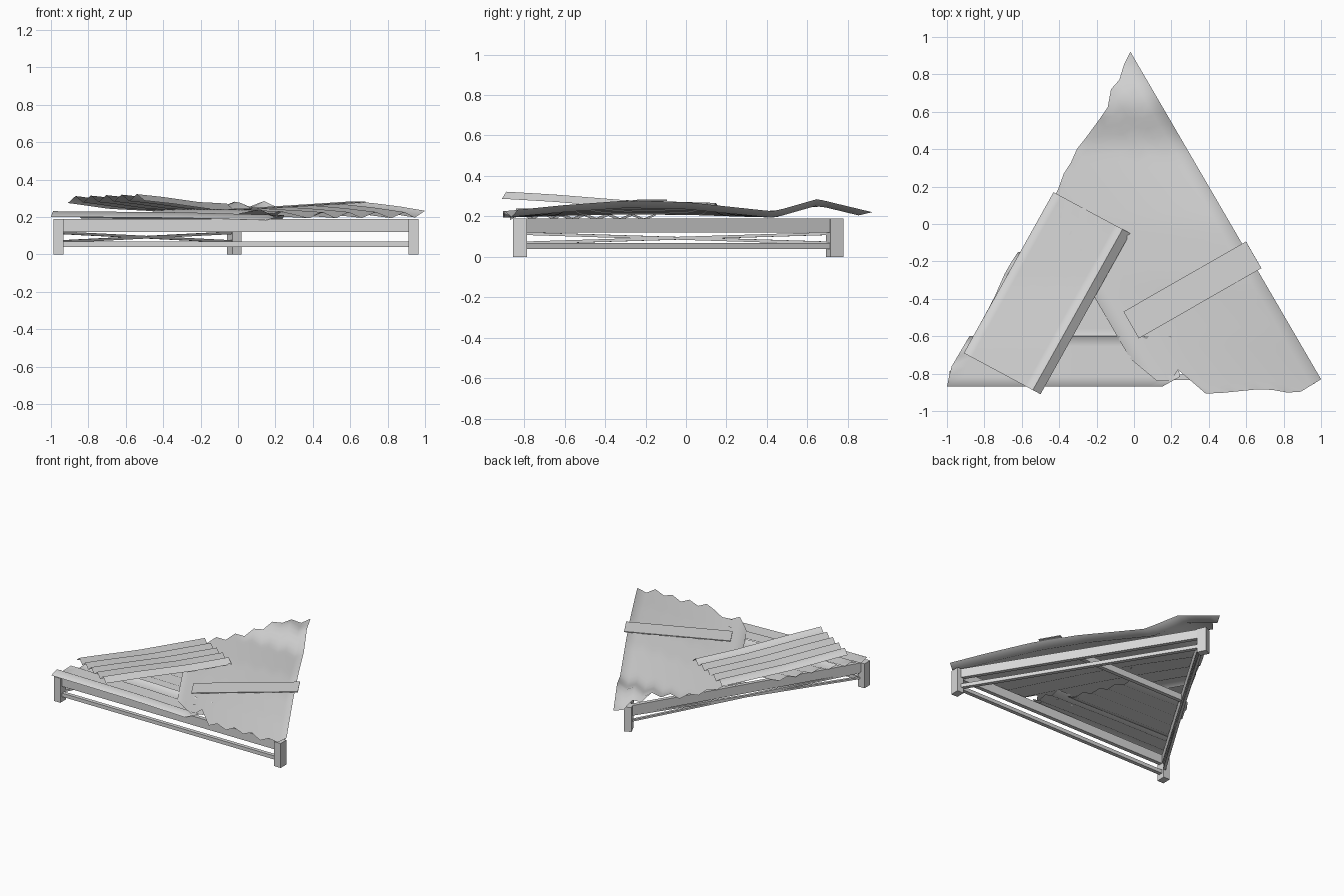
import bpy, bmesh, math
from mathutils import Vector, Matrix

old = bpy.data.objects.get("Cube")
if old:
    bpy.data.objects.remove(old, do_unlink=True)

GREY = (0.68, 0.68, 0.68, 1)
mat = bpy.data.materials.new("plain_grey")
mat.use_nodes = True
mat.diffuse_color = GREY
mat.node_tree.nodes["Principled BSDF"].inputs["Base Color"].default_value = GREY


def finish(name, bm):
    me = bpy.data.meshes.new(name)
    bm.to_mesh(me)
    bm.free()
    me.materials.append(mat)
    bpy.context.collection.objects.link(bpy.data.objects.new(name, me))


def beam(name, p, q, thick, height):
    """Box running from p to q."""
    p, q = Vector(p), Vector(q)
    d = (q - p).normalized()
    side = Vector((0, 0, 1)).cross(d).normalized()
    up = d.cross(side)
    rot = Matrix((d, side, up)).transposed().to_4x4()
    m = Matrix.Translation((p + q) / 2) @ rot @ Matrix.Diagonal(((q - p).length, thick, height, 1))
    bm = bmesh.new()
    bmesh.ops.create_cube(bm, size=1, matrix=m)
    finish(name, bm)


def post(name, x, y, turn):
    bm = bmesh.new()
    m = (Matrix.Translation((x, y, 0.095)) @ Matrix.Rotation(math.radians(turn), 4, 'Z')
         @ Matrix.Diagonal((0.055, 0.07, 0.19, 1)))
    bmesh.ops.create_cube(bm, size=1, matrix=m)
    finish(name, bm)


def lerp(points, v):
    """Piecewise linear value at v from a list of (v, value) pairs."""
    points = sorted(points)
    if v <= points[0][0]:
        return points[0][1]
    for (a, fa), (b, fb) in zip(points, points[1:]):
        if v <= b:
            return fa + (fb - fa) * (v - a) / max(b - a, 1e-6)
    return points[-1][1]


def sheet(name, ridge, start, end, wave, amp, height, rows=16, flat_edge=False):
    """Zigzag sheet whose ridges run from the start outline to the end outline."""
    r = Vector(ridge).normalized()
    n = Vector((-r.y, r.x))
    a = [(n.dot(Vector(p)), r.dot(Vector(p))) for p in start]
    b = [(n.dot(Vector(p)), r.dot(Vector(p))) for p in end]
    lo, hi = min(a + b)[0], max(a + b)[0]
    cols = round((hi - lo) / wave * 2)
    bm = bmesh.new()
    grid = []
    for i in range(cols + 1):
        s = i / cols
        v = lo + (hi - lo) * s
        u0, u1 = lerp(a, v), lerp(b, v)
        line = []
        for j in range(rows + 1):
            p = r * (u0 + (u1 - u0) * j / rows) + n * v
            z = height(p.x, p.y, s) + (-amp if i % 2 else amp)
            line.append(bm.verts.new((p.x, p.y, z)))
        grid.append(line)
    for i in range(cols):
        for j in range(rows):
            f = bm.faces.new((grid[i][j], grid[i][j + 1], grid[i + 1][j + 1], grid[i + 1][j]))
            f.smooth = not (flat_edge and i == cols - 1)
    bmesh.ops.recalc_face_normals(bm, faces=bm.faces)
    if sum(f.normal.z for f in bm.faces) < 0:
        bmesh.ops.reverse_faces(bm, faces=bm.faces)
    finish(name, bm)


# Corner posts
corners = {"left": (0.938, -0.82), "right": (-0.96, -0.82), "back": (-0.02, 0.735)}
for name, (x, y) in corners.items():
    post(name + "_post", x, y, 25 if name == "back" else 0)

# Top and lower rails
for name, a, b in (("front", "right", "left"), ("left", "left", "back"), ("right", "right", "back")):
    beam(name + "_top_rail", (*corners[a], 0.155), (*corners[b], 0.155), 0.03, 0.07)
    if name != "right":
        beam(name + "_lower_rail", (*corners[a], 0.054), (*corners[b], 0.054), 0.03, 0.028)

# Crossed braces on one side, and the beam under the roof
beam("rising_brace", (*corners["right"], 0.068), (*corners["back"], 0.116), 0.02, 0.014)
beam("falling_brace", (*corners["right"], 0.116), (*corners["back"], 0.068), 0.02, 0.014)
beam("middle_beam", (0.47, -0.06, 0.155), (-0.5, -0.06, 0.155), 0.03, 0.05)


# Large torn sheet: arched along its straight outer edge, kinked at the back
def big_height(x, y, s):
    arch = lerp([(-0.9, 0), (-0.6, 0.03), (-0.3, 0.052), (0, 0.045), (0.42, 0)], y) * s
    kink = lerp([(0.44, 0), (0.65, 0.06), (0.92, -0.005)], y)
    lap = lerp([(0, 0.018), (0.25, 0)], s)
    return 0.21 + arch + kink + lap


sheet("large_sheet", (0.503, -0.864),
      [(-0.02, 0.92), (-0.06, 0.84), (-0.07, 0.78), (-0.15, 0.69), (-0.14, 0.62), (-0.2, 0.54),
       (-0.25, 0.47), (-0.33, 0.37), (-0.34, 0.31), (-0.41, 0.23), (-0.4, 0.17), (-0.48, 0.07)],
      [(1, -0.83), (0.87, -0.91), (0.7, -0.88), (0.4, -0.91), (0.32, -0.89),
       (0.24, -0.76), (0.22, -0.84), (0.08, -0.84), (-0.02, -0.72)],
      0.127, -0.016, big_height, 32)

# Sheets along the front, ridges running sideways, dipping under the large sheet
sheet("front_sheet", (1, 0),
      [(-1, -0.87), (-0.98, -0.77), (-0.88, -0.6)],
      [(0.15, -0.87), (0.25, -0.83), (0.2, -0.6)],
      0.108, -0.015, lambda x, y, s: lerp([(-1, 0.216), (-0.3, 0.21), (0.2, 0.196)], x))
sheet("inner_sheet", (1, 0),
      [(-0.87, -0.62), (-0.75, -0.4), (-0.72, -0.33), (-0.68, -0.24), (-0.62, -0.15)],
      [(0.1, -0.62), (-0.02, -0.35), (-0.1, -0.15)],
      0.12, 0.012, lambda x, y, s: lerp([(-0.8, 0.205), (0, 0.19)], x))

# Loose patch sheet, raised at its front end
sheet("patch_sheet", (-0.487, -0.873),
      [(-0.43, 0.17), (-0.02, -0.05)], [(-0.91, -0.69), (-0.5, -0.91)],
      0.094, -0.018,
      lambda x, y, s: lerp([(-0.92, 0.306), (-0.65, 0.29), (-0.3, 0.262), (0.17, 0.248)], y),
      flat_edge=True)

# Loose plank across the large sheet
beam("loose_plank", (-0.015, -0.54, 0.238), (0.64, -0.165, 0.28), 0.165, 0.006)
